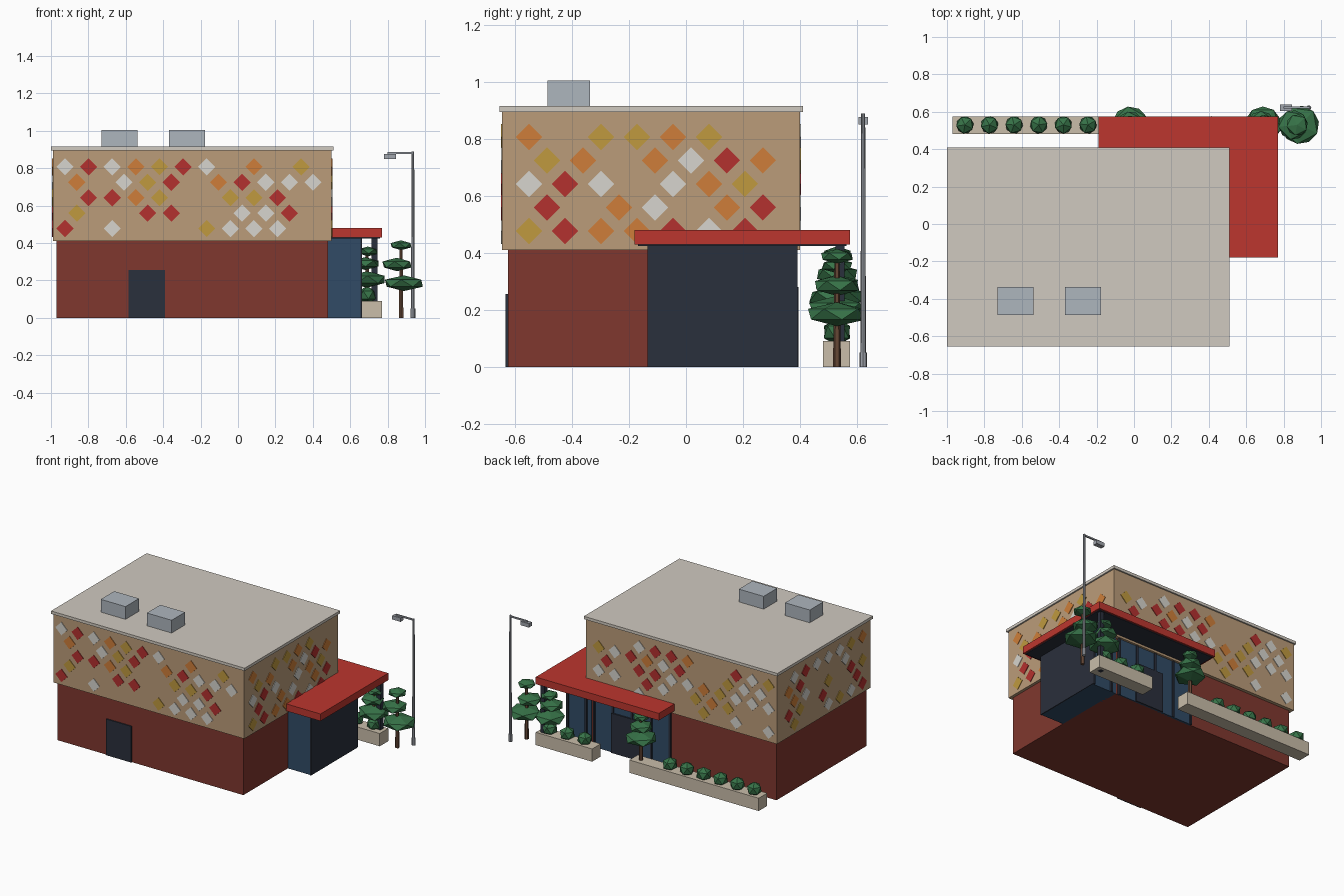
import bpy, bmesh, math, random
from mathutils import Vector

if "Cube" in bpy.data.objects:
    bpy.data.objects.remove(bpy.data.objects["Cube"])

random.seed(4)
COLOURS = {
    "brick": (127, 58, 50), "tan": (186, 155, 121), "roof": (207, 200, 190),
    "canopy_red": (187, 57, 50), "glass": (52, 76, 102), "dark": (46, 51, 62),
    "leaf": (58, 115, 74), "stone": (200, 188, 168), "bark": (100, 72, 56),
    "metal": (160, 164, 172), "unit": (172, 180, 188),
    "W": (214, 212, 205), "R": (178, 52, 50), "O": (205, 125, 60), "Y": (190, 152, 65),
}
mats = {}
for key, rgb in COLOURS.items():
    m = bpy.data.materials.new(key)
    m.diffuse_color = [(c / 255) ** 2.2 for c in rgb] + [1]
    m.use_nodes = True
    m.node_tree.nodes["Principled BSDF"].inputs["Base Color"].default_value = m.diffuse_color
    mats[key] = m


def finish(name, bm, mat):
    bmesh.ops.recalc_face_normals(bm, faces=bm.faces)
    me = bpy.data.meshes.new(name)
    bm.to_mesh(me)
    bm.free()
    me.materials.append(mats[mat])
    ob = bpy.data.objects.new(name, me)
    bpy.context.collection.objects.link(ob)
    return ob


def box(name, x, y, z, mat):
    bm = bmesh.new()
    bmesh.ops.create_cube(bm, size=1)
    for v in bm.verts:
        v.co = [(a + b) / 2 + c * (b - a) for (a, b), c in zip((x, y, z), v.co)]
    return finish(name, bm, mat)


def prism(bm, pts, offset):
    f = bm.faces.new([bm.verts.new(p) for p in pts])
    ext = bmesh.ops.extrude_face_region(bm, geom=[f], use_keep_orig=True)["geom"]
    bmesh.ops.translate(bm, verts=[v for v in ext if isinstance(v, bmesh.types.BMVert)], vec=offset)


def post(name, x, y, z0, z1, r0, r1, mat, sides=8):
    bm = bmesh.new()
    bmesh.ops.create_cone(bm, cap_ends=True, segments=sides, radius1=r0, radius2=r1, depth=z1 - z0)
    bmesh.ops.translate(bm, verts=bm.verts, vec=(x, y, (z0 + z1) / 2))
    return finish(name, bm, mat)


def leaf_blob(name, loc, r, h):
    # flattened low-poly ball
    bm = bmesh.new()
    bmesh.ops.create_icosphere(bm, subdivisions=1, radius=1)
    a = random.uniform(0, math.tau)
    for v in bm.verts:
        x, y, z = v.co
        v.co = (loc[0] + r * (x * math.cos(a) - y * math.sin(a)),
                loc[1] + r * (x * math.sin(a) + y * math.cos(a)), loc[2] + h * z)
    return finish(name, bm, "leaf")


# main volumes
box("lower_walls", (-.97, .48), (-.625, .377), (0, .41), "brick")
box("upper_walls", (-.99, .50), (-.645, .40), (.41, .895), "tan")
box("roof_slab", (-1, .51), (-.655, .41), (.895, .915), "roof")
for i, x in enumerate((-.73, -.37)):
    box(f"roof_unit_{i}", (x, x + .193), (-.487, -.337), (.915, 1.005), "unit")
box("service_door", (-.585, -.39), (-.633, -.62), (0, .255), "dark")


# diamond wall tiles: '.' is an empty cell, odd rows shift by half a cell
def tiles(wall, rows, start, axis, plane, out):
    for colour, word in zip("WROY", ("white", "red", "orange", "yellow")):
        bm = bmesh.new()
        for r, row in enumerate(rows):
            for k, c in enumerate(row):
                if c != colour:
                    continue
                u, z = start + .1263 * (k + .5 * (r % 2)), .807 - .0825 * r
                pts = [(u + a, z + b) for a, b in ((.046, 0), (0, .046), (-.046, 0), (0, -.046))]
                if axis == "x":
                    prism(bm, [(p, plane, q) for p, q in pts], Vector((0, out, 0)))
                else:
                    prism(bm, [(plane, p, q) for p, q in pts], Vector((out, 0, 0)))
        finish(f"{wall}_tiles_{word}", bm, colour)


def random_rows(n):
    return ["".join(random.choice("WROYWR....") for _ in range(n)) for _ in range(5)]


tiles("front", ["WRWOYRW.O.Y", "O.WYR.ORWWW", ".RROY..YYR", "Y..RR..WWR", "R.W...YWWW"],
      -.925, "x", -.645, -.004)
tiles("right", ["O.YYOY.", "YO.OWRO", "WRW.WOY", "R.OW.OR", "YROORWR"], -.551, "y", .50, .004)
tiles("back", random_rows(11), -.925, "x", .40, .004)
tiles("left", random_rows(7), -.551, "y", -.99, -.004)


# L-shaped canopy with dark soffit, corner column
def l_shape(name, inset, z0, z1, mat):
    x0, x1, y0, y1 = -.19 + inset, .77 - inset, -.18 + inset, .575 - inset
    bm = bmesh.new()
    prism(bm, [(x0, .37, z0), (.47, .37, z0), (.47, y0, z0), (x1, y0, z0), (x1, y1, z0), (x0, y1, z0)],
          Vector((0, 0, z1 - z0)))
    return finish(name, bm, mat)


l_shape("canopy", 0, .43, .48, "canopy_red")
l_shape("canopy_soffit", .012, .425, .432, "dark")
box("canopy_column", (.714, .745), (.525, .556), (0, .43), "dark")

# glazed entrance
box("glass_corner_block", (.47, .66), (-.13, .38), (0, .43), "glass")
box("side_panel", (.655, .664), (-.135, .385), (0, .43), "dark")
box("entrance_glass", (-.15, .45), (.37, .385), (0, .42), "glass")
for i, x in enumerate((-.145, 0, .15, .3, .445, .51, .655)):
    box(f"mullion_{i}", (x - .007, x + .007), (.37, .392), (0, .425), "dark")
box("entrance_door", (.09, .31), (.375, .395), (0, .28), "dark")

# planters and bushes
box("long_planter", (-.97, .04), (.48, .575), (0, .09), "stone")
box("short_planter", (.33, .77), (.48, .575), (0, .09), "stone")
for i, x in enumerate([-.904 + .1316 * k for k in range(6)] + [.42, .555, .69]):
    leaf_blob(f"bush_{i}", (x, .53, .122), .052, .048)


# trees: trunk plus three flat leaf layers
def tree(name, x, y, z0, layers):
    post(name + "_trunk", x, y, z0, layers[-1][1], .014, .009, "bark", 6)
    for i, (dx, z, r, h) in enumerate(layers):
        leaf_blob(f"{name}_leaves_{i}", (x + dx, y, z), r, h)


tree("ground_tree", .872, .53, 0, [(.015, .185, .115, .042), (-.022, .285, .088, .036), (0, .388, .063, .026)])
tree("short_planter_tree", .69, .53, .05, [(0, .205, .11, .044), (-.01, .29, .083, .034), (.005, .355, .06, .026)])
tree("long_planter_tree", -.02, .53, .05, [(0, .245, .11, .04), (0, .325, .08, .036), (0, .395, .055, .028)])

# street lamp
post("lamp_base", .935, .622, 0, .05, .013, .013, "metal")
post("lamp_pole", .935, .622, 0, .89, .010, .007, "metal")
box("lamp_arm", (.80, .94), (.617, .627), (.877, .887), "metal")
box("lamp_head", (.78, .845), (.605, .638), (.85, .877), "metal")
